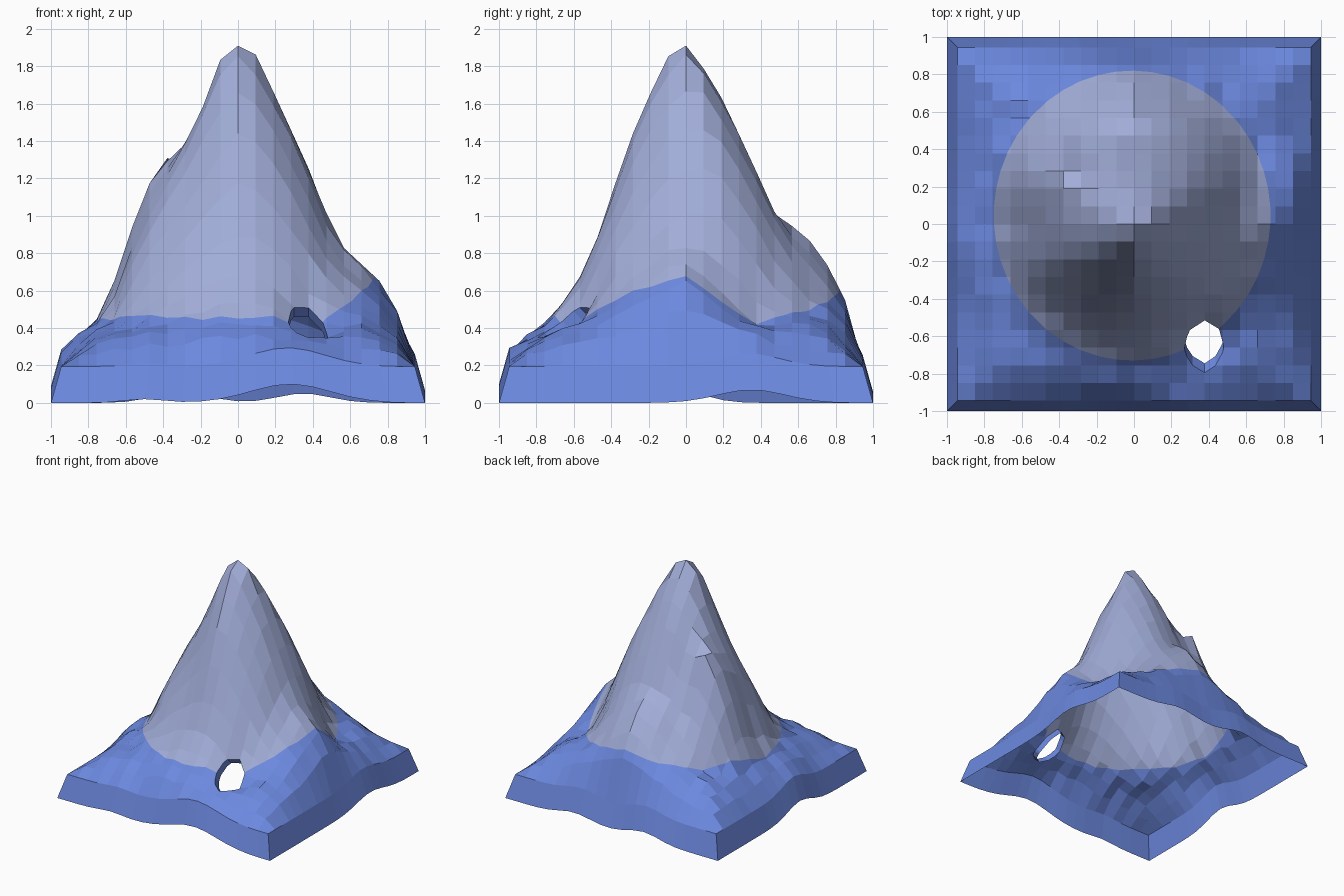
import bpy, bmesh, math, random

if "Cube" in bpy.data.objects:
    bpy.data.objects.remove(bpy.data.objects["Cube"])

random.seed(4)
STEP, EDGE = 0.0945, 0.945

# Slope profiles: one row per 30 degrees (from +x, anticlockwise), one height per 0.1 radius
PROFILES = [
    (1.86, 1.64, 1.43, 1.18, .94, .745, .70, .59),
    (1.85, 1.67, 1.49, 1.27, 1.02, .74, .47, .39),
    (1.83, 1.63, 1.44, 1.24, 1.00, .78, .63, .50),
    (1.78, 1.60, 1.42, 1.16, .97, .92, .82, .65),
    (1.78, 1.58, 1.38, 1.16, .95, .81, .68, .53),
    (1.78, 1.58, 1.42, 1.32, 1.25, 1.02, .75, .43),
    (1.83, 1.54, 1.36, 1.19, 1.00, .77, .46, .39),
    (1.83, 1.56, 1.33, 1.10, .90, .69, .49, .40),
    (1.84, 1.56, 1.28, 1.02, .79, .61, .48, .40),
    (1.85, 1.65, 1.41, 1.09, .80, .61, .48, .39),
    (1.84, 1.62, 1.38, 1.11, .86, .65, .49, .37),
    (1.84, 1.62, 1.39, 1.13, .88, .69, .58, .48),
]
# Local features: x, y, width, height (spur tip, cave hollow, side ridge)
FEATURES = [(-.38, .28, .07, .11), (.38, -.56, .13, -.10), (.62, -.09, .08, .05)]


def material(name, rgb):
    m = bpy.data.materials.new(name)
    m.diffuse_color = (*rgb, 1)
    m.use_nodes = True
    m.node_tree.nodes["Principled BSDF"].inputs["Base Color"].default_value = m.diffuse_color
    return m


def lerp(a, b, t):
    return a + (b - a) * t


def bump(v, centre, width, height):
    return height * math.exp(-((v - centre) / width) ** 2)


def wave(x, y):
    """Wavy lower hem of the skirt."""
    if abs(x) >= abs(y):
        w = bump(y, -.1, .22, .09) if x < 0 else bump(y, .35, .25, .07)
        v = y
    else:
        if y < 0:
            w = bump(x, .28, .3, .1) + bump(x, -.5, .15, .02)
        else:
            w = bump(x, -.3, .2, .06) + bump(x, .35, .2, .05)
        v = x
    return w * min(1, (1 - abs(v)) * 4)


def slope(r, angle):
    a = (math.degrees(angle) % 360) / 30
    i, ta = int(a) % 12, a % 1
    k = min(r / .1, 7.999)
    j, tr = int(k), k % 1
    rows = [(1.91,) + PROFILES[i], (1.91,) + PROFILES[(i + 1) % 12]]
    return lerp(*[lerp(p[j], p[j + 1], tr) for p in rows], ta)


def height(x, y):
    m = max(abs(x), abs(y))
    rim = .195 + wave(x / EDGE, y / EDGE)
    if m > EDGE - .001:
        return rim
    r = math.hypot(x, y)
    z = slope(r, math.atan2(y, x))
    if r > .8:
        to_edge = r * EDGE / m
        t = (r - .8) / (to_edge - .8)
        z = lerp(z, rim, t ** 1.4)
    for fx, fy, w, h in FEATURES:
        z += bump(math.hypot(x - fx, y - fy), 0, w, h)
    return z + (random.uniform(-.015, .015) if r > .12 else 0)


def peak_zone(p):
    return math.hypot((p[0] + .01) / .74, (p[1] - .045) / .775) - 1


def cave_zone(p):
    return math.hypot((p[0] - .375) / .105, (p[1] + .655) / .14) - 1


def split(poly, f):
    """Cut a polygon along f = 0; gives the inner and outer pieces."""
    inner, outer = [], []
    for a, b in zip(poly, poly[1:] + poly[:1]):
        fa, fb = f(a), f(b)
        (inner if fa < 0 else outer).append(a)
        if fa * fb < 0:
            t = fa / (fa - fb)
            c = tuple(lerp(u, v, t) for u, v in zip(a, b))
            inner.append(c)
            outer.append(c)
    return inner, outer


def point(i, j):
    """Grid point; the outermost ring is the skirt's hem, mitred at the corners."""
    x, y = (STEP * max(-10, min(10, k - 11)) for k in (i, j))
    if {i, j} & {0, 22}:
        x, y = x / EDGE, y / EDGE
        return x, y, wave(x, y)
    return x, y, height(x, y)


# Mountain: grid surface with a rim ring and skirt, open underneath
n = 23
pts = [[point(i, j) for j in range(n)] for i in range(n)]
bm = bmesh.new()
for i in range(n - 1):
    for j in range(n - 1):
        if i in (0, n - 2) and j in (0, n - 2):
            continue
        quad = [pts[i][j], pts[i + 1][j], pts[i + 1][j + 1], pts[i][j + 1]]
        # Rock inside the oval, foothills outside, nothing inside the cave mouth
        for poly, mat in zip(split(quad, peak_zone), (1, 0)):
            if len(poly) < 3:
                continue
            rest = split(poly, cave_zone)[1]
            if len(rest) >= 3:
                bm.faces.new([bm.verts.new(p) for p in rest]).material_index = mat
bmesh.ops.remove_doubles(bm, verts=bm.verts, dist=.0005)

# Cave lip: push the edge of the opening inwards
lip = [e for e in bm.edges if e.is_boundary
       and all(max(abs(v.co.x), abs(v.co.y)) < .93 for v in e.verts)]
ext = bmesh.ops.extrude_edge_only(bm, edges=lip)["geom"]
for g in ext:
    if isinstance(g, bmesh.types.BMVert):
        g.co.y += .05
        g.co.z -= .05
    elif isinstance(g, bmesh.types.BMFace):
        g.material_index = 0
bmesh.ops.recalc_face_normals(bm, faces=bm.faces)
if sum(f.normal.z * f.calc_area() for f in bm.faces) < 0:
    bmesh.ops.reverse_faces(bm, faces=bm.faces)

mesh = bpy.data.meshes.new("mountain")
bm.to_mesh(mesh)
bm.free()
mesh.materials.append(material("foothill blue", (.15, .25, .74)))
mesh.materials.append(material("peak grey blue", (.36, .42, .69)))
bpy.context.collection.objects.link(bpy.data.objects.new("mountain", mesh))
